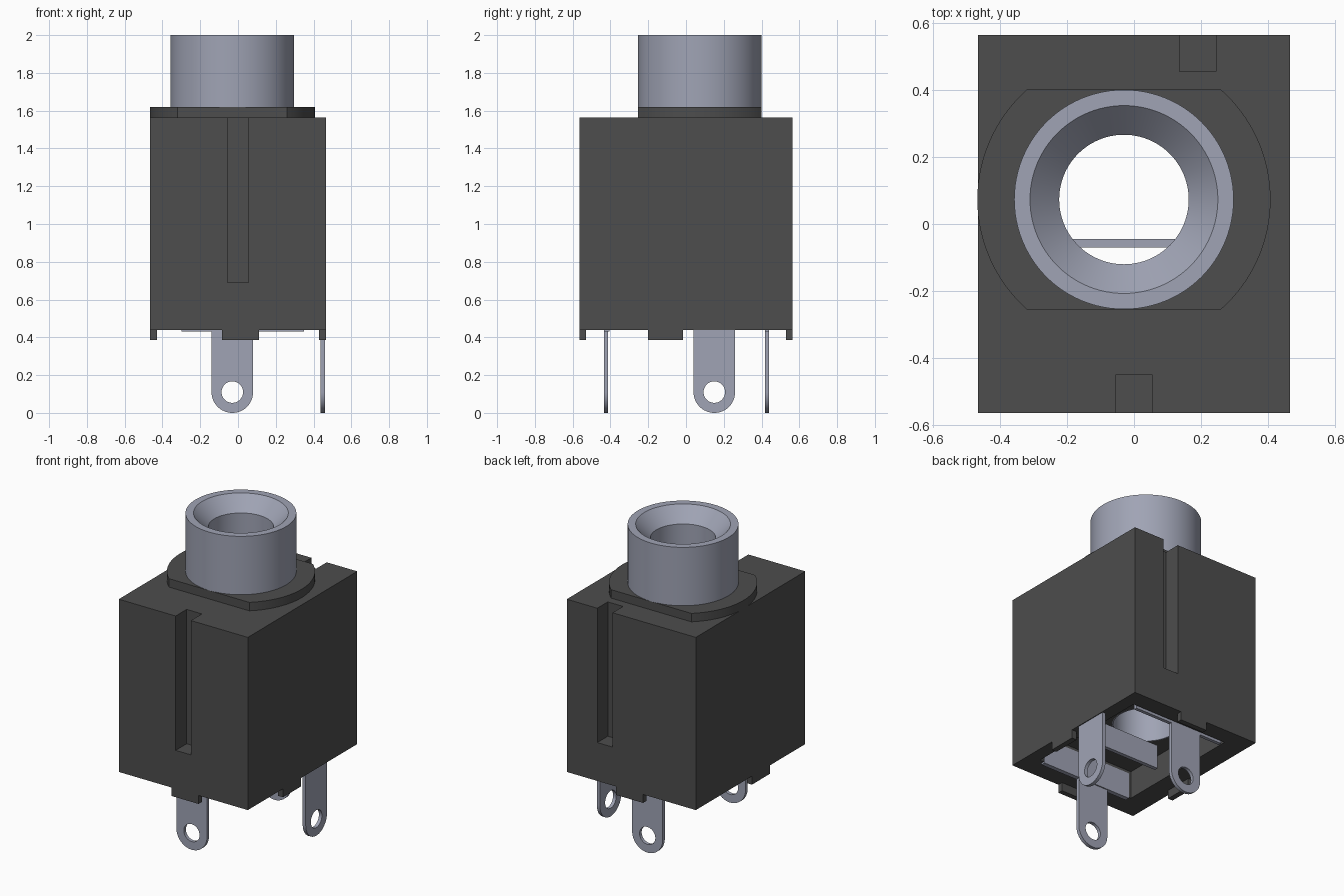
import bpy, bmesh, math
from mathutils import Matrix, Vector

if "Cube" in bpy.data.objects:
    bpy.data.objects.remove(bpy.data.objects["Cube"], do_unlink=True)


def material(name, rgb):
    m = bpy.data.materials.new(name)
    m.use_nodes = True
    m.diffuse_color = (*rgb, 1)
    bsdf = next(n for n in m.node_tree.nodes if n.type == 'BSDF_PRINCIPLED')
    bsdf.inputs["Base Color"].default_value = (*rgb, 1)
    return m


PLASTIC = material("dark plastic", (0.075, 0.075, 0.075))
METAL = material("blue grey metal", (0.35, 0.37, 0.46))
CX, CY = -0.03, 0.073          # axis of the socket


def add_object(name, bm, mat, smooth=False):
    bmesh.ops.recalc_face_normals(bm, faces=bm.faces)
    me = bpy.data.meshes.new(name)
    bm.to_mesh(me)
    bm.free()
    me.materials.append(mat)
    ob = bpy.data.objects.new(name, me)
    bpy.context.collection.objects.link(ob)
    if smooth:
        shade(ob)
    return ob


def activate(ob):
    bpy.ops.object.select_all(action='DESELECT')
    ob.select_set(True)
    bpy.context.view_layer.objects.active = ob


def shade(ob):
    activate(ob)
    bpy.ops.object.shade_smooth_by_angle(angle=math.radians(30))


def box(name, x, y, z, mat):
    bm = bmesh.new()
    bmesh.ops.create_cube(bm, size=1)
    for v in bm.verts:
        v.co = [(r[0] + r[1]) / 2 + c * (r[1] - r[0]) for r, c in zip((x, y, z), v.co)]
    return add_object(name, bm, mat)


def plate(name, loops, depth, matrix, mat):
    """Flat sheet in local XY with optional holes, thickened along local Z."""
    bm = bmesh.new()
    for loop in loops:
        vs = [bm.verts.new((a, b, 0)) for a, b in loop]
        for i, v in enumerate(vs):
            bm.edges.new((vs[i - 1], v))
    bmesh.ops.triangle_fill(bm, use_beauty=True, edges=bm.edges[:])
    ext = bmesh.ops.extrude_face_region(bm, geom=bm.faces[:], use_keep_orig=True)
    top = [g for g in ext["geom"] if isinstance(g, bmesh.types.BMVert)]
    bmesh.ops.translate(bm, verts=top, vec=(0, 0, depth))
    bmesh.ops.dissolve_limit(bm, angle_limit=0.01, verts=bm.verts[:], edges=bm.edges[:],
                             delimit={'NORMAL'}) if len(loops) == 1 else None
    bm.transform(matrix)
    return add_object(name, bm, mat, True)


def arc(cx, cy, r, start, end, n):
    return [(cx + r * math.cos(start + (end - start) * i / n),
             cy + r * math.sin(start + (end - start) * i / n)) for i in range(n + 1)]


def lathe(name, profile, mat, n=96):
    """Closed radius/height profile turned round the socket axis."""
    bm = bmesh.new()
    rings = [[bm.verts.new((CX + r * math.cos(2 * math.pi * i / n),
                            CY + r * math.sin(2 * math.pi * i / n), z)) for i in range(n)]
             for r, z in profile]
    for k, ring in enumerate(rings):
        prev = rings[k - 1]
        for i in range(n):
            bm.faces.new((prev[i - 1], prev[i], ring[i], ring[i - 1]))
    return add_object(name, bm, mat, True)


def cut(target, cutter):
    mod = target.modifiers.new("cut", 'BOOLEAN')
    mod.operation, mod.solver, mod.object = 'DIFFERENCE', 'EXACT', cutter
    activate(target)
    bpy.ops.object.modifier_apply(modifier=mod.name)
    bpy.data.objects.remove(cutter, do_unlink=True)


def bore_cutter(z0, z1):
    bm = bmesh.new()
    bmesh.ops.create_cone(bm, cap_ends=True, segments=96, radius1=0.2, radius2=0.2,
                          depth=z1 - z0,
                          matrix=Matrix.Translation((CX, CY, (z0 + z1) / 2)))
    return add_object("bore_cutter", bm, PLASTIC)


# Housing with two guide slots, a shallow recess underneath and a through bore
body = box("housing", (-0.465, 0.465), (-0.563, 0.563), (0.44, 1.565), PLASTIC)
for cutter_range in (((-0.055, 0.055), (-0.7, -0.45), (0.69, 1.7)),
                     ((0.135, 0.245), (0.455, 0.7), (0.69, 1.7)),
                     ((-0.32, 0.38), (-0.41, 0.45), (0.3, 0.62))):
    cut(body, box("slot_cutter", *cutter_range, PLASTIC))
cut(body, bore_cutter(0.5, 1.7))
shade(body)

# Stand-off tabs in the middle of each bottom edge
for s, side in ((-1, "front"), (1, "back")):
    y = sorted((s * 0.563, s * 0.53))
    box(side + "_tab", (-0.085, 0.11), y, (0.385, 0.44), PLASTIC)
for s, side in ((-1, "right"), (1, "left")):
    x = sorted((s * 0.465, s * 0.43))
    box(side + "_tab", x, (-0.2, -0.015), (0.385, 0.44), PLASTIC)

# Collar: a disc with flats at the front and back, open in the middle
half = math.asin(0.3275 / 0.437)
outline = (arc(CX, CY, 0.437, -half, half, 32)
           + arc(CX, CY, 0.437, math.pi - half, math.pi + half, 32))
hole = arc(CX, CY, 0.2, 0, 2 * math.pi, 64)[:-1]
plate("collar", [outline, hole], 0.055, Matrix.Translation((0, 0, 1.565)), PLASTIC)

# Metal sleeve with countersunk mouth and long inner bore
lathe("socket_sleeve", [(0.327, 1.615), (0.327, 2.0), (0.28, 2.0), (0.193, 1.91),
                        (0.193, 0.62), (0.2, 0.62), (0.2, 1.615)], METAL)

# Solder terminals: round-ended strips with an eyelet
strip = [(-0.11, 0.46)] + arc(0, 0.11, 0.11, math.pi, 2 * math.pi, 24) + [(0.11, 0.46)]
eyelet = arc(0, 0.11, 0.057, 0, 2 * math.pi, 32)[:-1]
upright = Matrix.Rotation(math.pi / 2, 4, 'X')
sideways = Matrix.Rotation(math.pi / 2, 4, 'Z') @ upright
for name, pos, turn in (("front_terminal", (CX, -0.412, 0), upright),
                        ("back_terminal", (CX, 0.44, 0), upright),
                        ("left_terminal", (0.438, 0.15, 0), sideways)):
    plate(name, [strip, eyelet], 0.022, Matrix.Translation(Vector(pos)) @ turn, METAL)

# Contact plates seated in the recess
box("front_contact", (-0.3, 0.35), (-0.434, -0.405), (0.43, 0.6), METAL)
box("back_contact", (-0.3, 0.35), (0.418, 0.44), (0.43, 0.6), METAL)
box("cross_contact", (-0.22, 0.44), (-0.07, -0.045), (0.445, 0.6), METAL)
